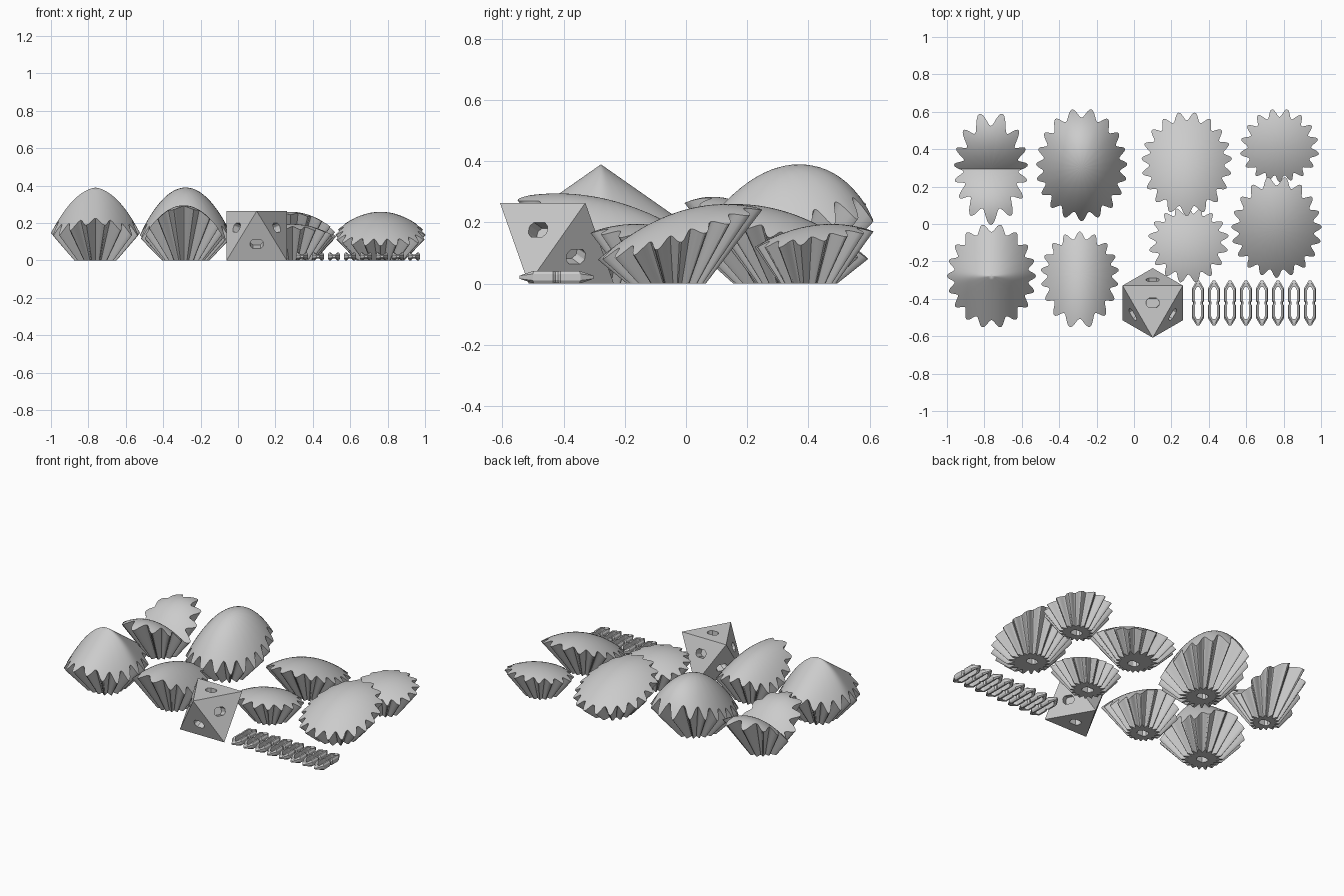
import bpy, bmesh, math
from mathutils import Vector, Matrix

if "Cube" in bpy.data.objects:
    bpy.data.objects.remove(bpy.data.objects["Cube"])

grey = bpy.data.materials.new("light_grey")
grey.diffuse_color = (0.6, 0.6, 0.6, 1)
grey.use_nodes = True
grey.node_tree.nodes["Principled BSDF"].inputs["Base Color"].default_value = grey.diffuse_color
APEX = 0.13      # every fluted wall converges this far below the base


def finish(name, bm, angle=30):
    bmesh.ops.recalc_face_normals(bm, faces=bm.faces)
    mesh = bpy.data.meshes.new(name)
    bm.to_mesh(mesh)
    bm.free()
    mesh.materials.append(grey)
    ob = bpy.data.objects.new(name, mesh)
    bpy.context.collection.objects.link(ob)
    if angle:
        bpy.ops.object.select_all(action='DESELECT')
        bpy.context.view_layer.objects.active = ob
        ob.select_set(True)
        bpy.ops.object.shade_smooth_by_angle(angle=math.radians(angle))
    return ob


def bridge(bm, a, b):
    n = len(a)
    for i in range(n):
        j = (i + 1) % n
        bm.faces.new((a[i], a[j], b[j], b[i]))


def socket_radius(t):
    # long octagon outline, as a distance at angle t
    c, s = abs(math.cos(t)), abs(math.sin(t))
    return min(0.035 / max(c, 1e-6), 0.026 / max(s, 1e-6), 0.047 / (c + s))


def fluted_cup(name, centre, rx, back, front, teeth, depth, valley, height):
    """Toothed cone with a curved top z = height(x, y) and a socket below."""
    bm = bmesh.new()
    n = teeth * 12
    angles = [2 * math.pi * i / n for i in range(n)]

    def rim(t):
        c, s = math.cos(t), math.sin(t)
        r = 1 / math.hypot(c / rx, s / (back if s > 0 else front))
        wave = 0.5 + 0.5 * math.cos(teeth * (t - valley))
        return r * (1 - depth * wave)

    def ring(func):
        return [bm.verts.new(func(t)) for t in angles]

    def top_point(k):
        def f(t):
            x, y = k * rim(t) * math.cos(t), k * rim(t) * math.sin(t)
            return x, y, height(x, y)
        return f

    def base_point(t):
        x, y, z = top_point(1)(t)
        k = APEX / (z + APEX)
        return x * k, y * k, 0

    def socket_point(k, z):
        return lambda t: (k * socket_radius(t) * math.cos(t), k * socket_radius(t) * math.sin(t), z)

    rings = [ring(top_point(k / 12)) for k in range(1, 13)]
    rings += [ring(base_point), ring(socket_point(1, 0)), ring(socket_point(0.9, 0.075))]
    for a, b in zip(rings, rings[1:]):
        bridge(bm, a, b)
    tip = bm.verts.new((0, 0, height(0, 0)))
    for i in range(n):
        bm.faces.new((rings[0][i], rings[0][(i + 1) % n], tip))
    bm.faces.new(rings[-1])
    finish(name, bm).location = (*centre, 0)


UP, DOWN = math.pi / 2, -math.pi / 2
# name, centre, side / back / front reach, teeth, tooth depth, valley direction, top surface
fluted_cup("saddle_cup", (-0.765, 0.295), 0.198, 0.31, 0.30, 15, 0.26, UP,
           lambda x, y: 0.18 + abs(y) - 2.4 * y * y - 2.1 * x * x)
fluted_cup("dome_cup", (-0.28, 0.30), 0.244, 0.32, 0.285, 19, 0.16, UP,
           lambda x, y: 0.39 - 2.1 * (y - 0.07) ** 2 - 15 * max(y - 0.07, 0) ** 4 - 4.2 * x * x)
fluted_cup("ridge_cup", (-0.29, -0.265), 0.209, 0.225, 0.295, 17, 0.18, DOWN,
           lambda x, y: 0.295 - 0.73 * (y + 0.155) ** 2 - 3.6 * x * x)
fluted_cup("peaked_cup", (-0.762, -0.278), 0.238, 0.28, 0.28, 18, 0.16, UP,
           lambda x, y: 0.39 - 0.7 * math.hypot(y, 0.2 * x) - 3.7 * x * x)
fluted_cup("large_tilted_cup_back", (0.282, 0.33), 0.242, 0.27, 0.287, 19, 0.17, UP,
           lambda x, y: 0.26 - 0.95 * (y + 0.165) ** 2 - 1.75 * x * x)
fluted_cup("large_tilted_cup_side", (0.762, -0.035), 0.242, 0.29, 0.253, 19, 0.17, UP,
           lambda x, y: 0.26 - 1.04 * (y - 0.165) ** 2 - 1.75 * x * x)
fluted_cup("small_tilted_cup_back", (0.778, 0.395), 0.212, 0.222, 0.17, 17, 0.2, UP,
           lambda x, y: 0.195 - 1.2 * (y - 0.08) ** 2 - 1.3 * x * x)
fluted_cup("small_tilted_cup_front", (0.291, -0.082), 0.216, 0.172, 0.235, 17, 0.2, DOWN,
           lambda x, y: 0.195 - 1.2 * (y + 0.08) ** 2 - 1.3 * x * x)

# octahedron hub lying on one face
H, R = 0.264, 0.186
bm = bmesh.new()
for z, turn in ((0, UP), (H, DOWN)):
    for i in range(3):
        t = turn + i * 2 * math.pi / 3
        bm.verts.new((R * math.cos(t), R * math.sin(t), z))
bmesh.ops.convex_hull(bm, input=bm.verts)
bm.normal_update()
faces = [(f.calc_center_median(), f.normal.copy()) for f in bm.faces]
hub = finish("octahedron_hub", bm, 0)

# socket cutters, one per face, long side level with the ground
bm = bmesh.new()
for centre, normal in faces:
    if normal.dot(centre - Vector((0, 0, H / 2))) < 0:
        normal = -normal
    side = Vector((0, 0, 1)).cross(normal)
    side = Vector((1, 0, 0)) if side.length < 0.1 else side.normalized()
    over = normal.cross(side)
    loops = []
    for d, k in ((0.02, 1), (-0.055, 0.95)):
        loop = []
        for i in range(48):
            t = 2 * math.pi * i / 48
            r = k * socket_radius(t)
            loop.append(bm.verts.new(centre + normal * d + side * r * math.cos(t) + over * r * math.sin(t)))
        loops.append(loop)
    bridge(bm, *loops)
    bm.faces.new(loops[0])
    bm.faces.new(loops[1])
cutter = finish("socket_cutter", bm, 0)
cut = hub.modifiers.new("sockets", 'BOOLEAN')
cut.object, cut.operation, cut.solver = cutter, 'DIFFERENCE', 'EXACT'
bpy.context.view_layer.objects.active = hub
hub.select_set(True)
bpy.ops.object.modifier_apply(modifier="sockets")
bpy.data.objects.remove(cutter)
hub.location = (0.10, -0.422, 0)

# connector clips: slotted links with a waist and tapered ends
QUARTER = [  # outer x, outer y, inner x, inner y, half height
    (0.026, 0.004, 0.013, 0.004, 0.018), (0.033, 0.012, 0.016, 0.012, 0.021),
    (0.033, 0.078, 0.016, 0.068, 0.021), (0.007, 0.121, 0.007, 0.086, 0.010)]
path = []
for sx, sy, order in ((1, 1, 1), (-1, 1, -1), (-1, -1, 1), (1, -1, -1)):
    path += [(sx * a, sy * b, sx * c, sy * d, h) for a, b, c, d, h in QUARTER[::order]]
for k in range(8):
    bm = bmesh.new()
    sections = []
    for xo, yo, xi, yi, h in path:
        xm, ym = xo + (xi - xo) * 0.4, yo + (yi - yo) * 0.4
        sections.append([bm.verts.new(p) for p in (
            (xo, yo, h * 0.5), (xm, ym, h), (xi, yi, h), (xi, yi, -h), (xm, ym, -h), (xo, yo, -h * 0.5))])
    for a, b in zip(sections, sections[1:] + sections[:1]):
        bridge(bm, a, b)
    clip = finish("connector_clip", bm, 0)
    clip.location = (0.342 + 0.0856 * k, -0.423, 0.021)
